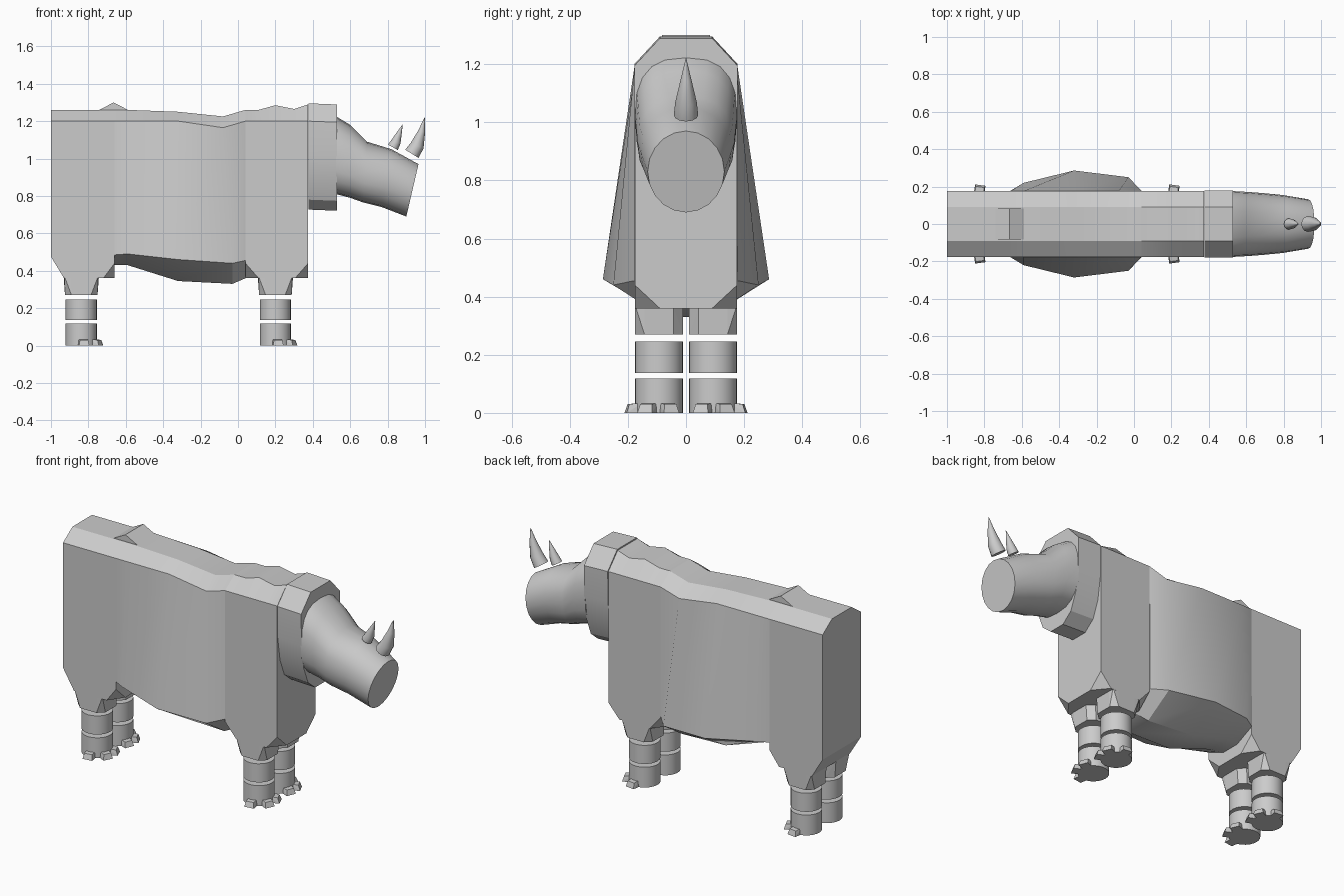
import bpy, bmesh, math
from mathutils import Vector

if "Cube" in bpy.data.objects:
    bpy.data.objects.remove(bpy.data.objects["Cube"])


def finish(name, bm, smooth=None):
    bmesh.ops.recalc_face_normals(bm, faces=bm.faces)
    me = bpy.data.meshes.new(name)
    bm.to_mesh(me)
    bm.free()
    ob = bpy.data.objects.new(name, me)
    bpy.context.collection.objects.link(ob)
    if smooth:
        bpy.ops.object.select_all(action='DESELECT')
        bpy.context.view_layer.objects.active = ob
        ob.select_set(True)
        bpy.ops.object.shade_smooth_by_angle(angle=math.radians(smooth))
    return ob


def loft(name, rings, smooth=None):
    bm = bmesh.new()
    loops = [[bm.verts.new(p) for p in r] for r in rings]
    n = len(loops[0])
    for a, b in zip(loops, loops[1:]):
        for i in range(n):
            j = (i + 1) % n
            bm.faces.new((a[i], a[j], b[j], b[i]))
    bm.faces.new(loops[0])
    bm.faces.new(loops[-1])
    return finish(name, bm, smooth)


def hull(name, pts):
    bm = bmesh.new()
    for p in pts:
        bm.verts.new(p)
    bmesh.ops.convex_hull(bm, input=bm.verts)
    bmesh.ops.dissolve_limit(bm, angle_limit=0.01, verts=bm.verts, edges=bm.edges)
    return finish(name, bm)


def mirrored(half):
    # half section (x, y, z) from top to bottom, closed by its -y copy
    return half + [(x, -y, z) for x, y, z in reversed(half)]


W, T = 0.176, 0.09

# Hindquarters: chamfered top, sloped rump bottom, cut front corners
pts = []
for s in (1, -1):
    pts += [(-1, s*T, 1.26), (-1, s*W, 1.2), (-.66, s*T, 1.26), (-.66, s*W, 1.2),
            (-1, s*W, .475), (-.93, s*W, .36), (-.66, s*W, .44),
            (-.72, s*W, .36), (-.66, s*T, .36)]
hull("hindquarters", pts)

# Shoulder block with cut lower corners
pts = []
for s in (1, -1):
    for x, d in ((.04, 1), (.375, -1)):
        pts += [(x, s*W, 1.2), (x, s*W, .44), (x + d*.07, s*W, .36), (x, s*T, .36)]
hull("shoulder", pts)

# Wavy hump on the shoulder
loft("shoulder_top", [mirrored([(x, T, z), (x, W, 1.2)]) for x, z in
     ((.04, 1.26), (.11, 1.26), (.2, 1.285), (.3, 1.265), (.375, 1.29))], 30)

# Barrel: top z, side z, flare half width, flare z, bottom z
barrel = [(-.66, -.66, 1.26, 1.2, .178, .485, .43),
          (-.59, -.59, 1.26, 1.2, .22, .49, .43),
          (-.32, -.32, 1.25, 1.2, .286, .46, .345),
          (-.08, -.03, 1.225, 1.165, .25, .44, .33),
          (.04, .04, 1.26, 1.2, .178, .455, .36)]
loft("barrel", [mirrored([(xt, T, zt), (xt, W, zs), (xb, w, zf), (xb, w*.32, zb)])
     for xt, xb, zt, zs, w, zf, zb in barrel], 30)

# Roof-shaped bump on the back
hull("back_bump", [(x, s*.082, z) for s in (1, -1)
     for x, z in ((-.745, 1.258), (-.585, 1.258), (-.665, 1.3))])

# Neck collar
collar = [(.09, 1.295), (.178, 1.2), (.176, 1.02), (.155, .88), (.115, .78), (.05, .727)]
loft("neck_collar", [mirrored([(x, y, z - dz) for y, z in collar])
     for x, dz in ((.378, 0), (.53, .006))], 20)

# Head: top point, bottom point, half width, roundness of the section
N = 20
stations = [((.525, 1.225), (.525, .81), .176, .75),
            ((.60, 1.18), (.60, .79), .172, .8),
            ((.69, 1.09), (.67, .765), .166, .85),
            ((.82, 1.05), (.77, .74), .155, .92),
            ((.965, .97), (.90, .69), .132, 1)]
rings = []
for top, bot, w, p in stations:
    ring = []
    for i in range(N):
        a = 2*math.pi*i/N
        c, s = math.cos(a), math.sin(a)
        t = .5 + .5*math.copysign(abs(c)**p, c)
        y = w*math.copysign(abs(s)**p, s)
        ring.append((bot[0] + (top[0]-bot[0])*t, y, bot[1] + (top[1]-bot[1])*t))
    rings.append(ring)
loft("head", rings, 35)


# Horns: curved tapering lofts
def horn(name, spine):
    rings = []
    for k, (x, z, r) in enumerate(spine):
        a, b = spine[max(k-1, 0)], spine[min(k+1, len(spine)-1)]
        d = Vector((b[0]-a[0], 0, b[1]-a[1])).normalized()
        side = Vector((d.z, 0, -d.x))
        rings.append([Vector((x, 0, z)) + side*r*math.cos(i*math.pi/6)
                      + Vector((0, r*math.sin(i*math.pi/6), 0)) for i in range(12)])
    loft(name, rings, 40)


horn("front_horn", [(.93, 1.025, .042), (.958, 1.07, .037), (.982, 1.145, .019), (.998, 1.22, .001)])
horn("rear_horn", [(.828, 1.06, .03), (.845, 1.09, .026), (.862, 1.135, .014), (.88, 1.182, .001)])


# Legs: flared thigh, two cylinders and three toes
def leg(name, cx, s):
    cy, r = s*.093, .083
    pts = []
    for z, h, v in ((.27, .087, .083), (.365, .094, .083)):
        for a in (1, -1):
            for b in (1, -1):
                pts += [(cx + a*h, cy + b*v*.6, z), (cx + a*h*.6, cy + b*v, z)]
    pts += [(cx + a*.09, s*.175, .37) for a in (1, -1)]
    hull(name + "_thigh", pts)
    for part, z0, z1 in (("shin", .137, .245), ("foot", 0, .118)):
        loft(f"{name}_{part}", [[(cx + r*math.cos(i*math.pi/12), cy + r*math.sin(i*math.pi/12), z)
             for i in range(24)] for z in (z0, z1)], 30)
    for k, deg in enumerate((-22, 25, 82)):
        a = math.radians(deg)
        u, v = Vector((math.cos(a), s*math.sin(a), 0)), Vector((-s*math.sin(a), math.cos(a), 0))
        c = Vector((cx, cy, 0))
        hull(f"{name}_toe_{k+1}", [c + u*d + v*e*h + Vector((0, 0, z)) for e in (1, -1)
             for d, z, h in ((.06, 0, .028), (.116, 0, .028), (.06, .035, .025), (.106, .03, .022))])


for s, side in ((1, "left"), (-1, "right")):
    leg(f"front_{side}_leg", .2, s)
    leg(f"hind_{side}_leg", -.838, s)
